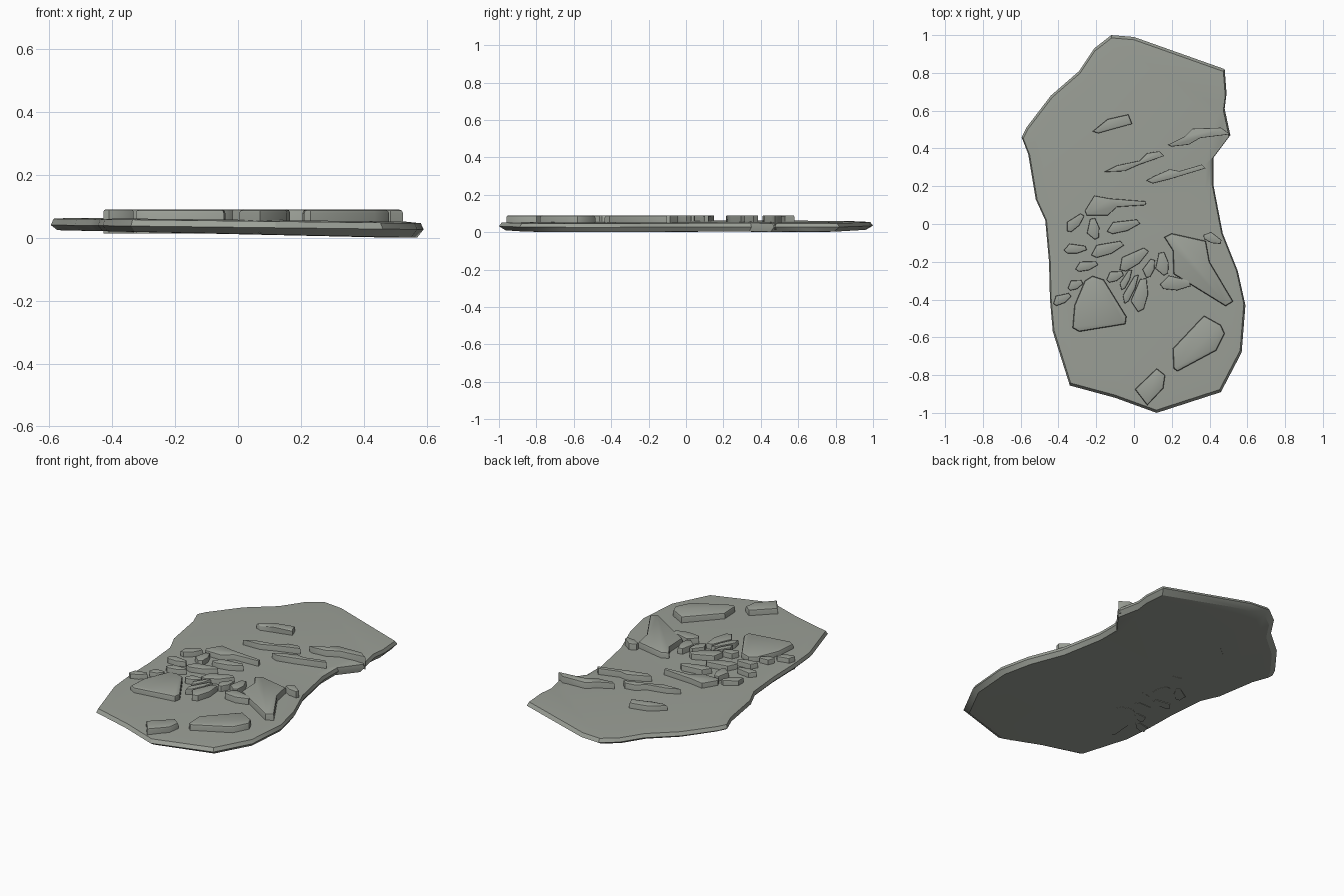
import bpy, bmesh, math

stone_mat = bpy.data.materials.new("grey_green_stone")
stone_mat.diffuse_color = (0.33, 0.35, 0.31, 1)


def finish(name, bm, angle):
    bmesh.ops.recalc_face_normals(bm, faces=bm.faces)
    me = bpy.data.meshes.new(name)
    bm.to_mesh(me)
    bm.free()
    me.materials.append(stone_mat)
    ob = bpy.data.objects.new(name, me)
    bpy.context.collection.objects.link(ob)
    bpy.ops.object.select_all(action='DESELECT')
    bpy.context.view_layer.objects.active = ob
    ob.select_set(True)
    bpy.ops.object.shade_smooth_by_angle(angle=math.radians(angle))
    return ob


# --- base slab: stacked rings of one outline, chipped rim, slight tilt in x ---
outline = [(-.12, 1), (0, .99), (.48, .82), (.49, .69), (.48, .61), (.51, .47),
           (.42, .35), (.42, .21), (.47, -.05), (.55, -.25), (.59, -.43),
           (.57, -.68), (.46, -.89), (.12, -1), (-.10, -.92), (-.34, -.855),
           (-.43, -.57), (-.445, -.40), (-.45, -.20), (-.47, .02), (-.52, .13),
           (-.56, .37), (-.595, .46), (-.57, .51), (-.44, .68), (-.29, .81),
           (-.21, .93)]
# ring: (scale, z at centre, slope along x)
rings = [(.90, .011, -.02), (.965, .012, -.02), (1, .033, -.012),
         (.985, .053, -.012), (.90, .057, -.010)]
bm = bmesh.new()
loops = []
for s, z, k in rings:
    loops.append([bm.verts.new((x * s, y * s, max(0, z + k * x))) for x, y in outline])
n = len(outline)
for a, b in zip(loops, loops[1:]):
    for i in range(n):
        j = (i + 1) % n
        bm.faces.new((a[i], a[j], b[j], b[i]))
bm.faces.new(loops[0][::-1])
bm.faces.new(loops[-1])
finish("base_slab", bm, 30)


# --- stones set into the slab, flat topped with softened upper edges ---
def stone(name, pts, bevel=.008, bottom=.014, top=.09):
    bm = bmesh.new()
    face = bm.faces.new([bm.verts.new((x, y, bottom)) for x, y in pts])
    ext = bmesh.ops.extrude_face_region(bm, geom=[face], use_keep_orig=True)
    up = [v for v in ext["geom"] if isinstance(v, bmesh.types.BMVert)]
    for v in up:
        v.co.z = top
    edges = [e for e in bm.edges if all(v.co.z > top - .001 for v in e.verts)]
    bmesh.ops.bevel(bm, geom=edges, offset=bevel, segments=2, profile=.5,
                    affect='EDGES', clamp_overlap=True)
    finish(name, bm, 40)


# long slivers at the back
stone("back_stone", [(-.22, .49), (-.14, .555), (-.03, .58), (-.01, .53), (-.12, .50), (-.19, .48)])
stone("sliver_right", [(.18, .42), (.27, .465), (.31, .505), (.46, .51), (.51, .475),
                       (.35, .455), (.29, .42), (.20, .41)], .004)
stone("sliver_left", [(-.16, .275), (-.09, .31), (.03, .335), (.07, .375), (.135, .385),
                      (.16, .36), (.03, .315), (-.05, .28)], .004)
stone("sliver_middle", [(.065, .23), (.11, .255), (.19, .29), (.24, .28), (.36, .315),
                        (.38, .295), (.20, .24), (.10, .215)], .004)
stone("wedge_stone", [(-.26, .07), (-.21, .15), (-.13, .135), (.06, .12), (.065, .10),
                      (-.09, .09), (-.14, .045), (-.25, .045)], .005)

# large slabs at the front
stone("large_left_stone", [(-.315, -.43), (-.26, -.30), (-.22, -.275), (-.16, -.295),
                           (-.04, -.49), (-.045, -.53), (-.29, -.57), (-.325, -.55)], .012)
stone("large_right_stone", [(.16, -.07), (.20, -.05), (.38, -.09), (.40, -.20), (.525, -.41),
                            (.485, -.435), (.21, -.265), (.205, -.14)], .012)
stone("front_right_stone", [(.205, -.66), (.37, -.485), (.46, -.535), (.48, -.58),
                            (.435, -.67), (.23, -.78), (.21, -.765)], .012)
stone("front_stone", [(.005, -.875), (.12, -.765), (.165, -.80), (.155, -.87), (.07, -.96)], .01)

# small pebbles: centre x, centre y, length, width, angle
pebbles = [(-.31, .005, .12, .06, 30), (-.21, -.025, .11, .07, 75), (-.055, -.015, .18, .065, 5),
           (-.31, -.135, .12, .055, -10), (-.14, -.135, .18, .07, 8), (-.25, -.225, .12, .055, 0),
           (-.31, -.325, .08, .055, 0), (-.38, -.40, .10, .055, 10), (0, -.19, .18, .08, 22),
           (.155, -.21, .12, .075, 75), (.085, -.235, .10, .06, 50), (-.10, -.28, .09, .06, 0),
           (-.04, -.295, .12, .04, 55), (-.015, -.345, .17, .045, 58), (.04, -.375, .18, .085, 65),
           (.22, -.32, .16, .08, -15), (.415, -.08, .10, .055, -40)]
shape = [(-.5, -.25), (-.3, .45), (.4, .5), (.5, .15), (.1, -.35), (-.35, -.5)]
for i, (cx, cy, l, w, a) in enumerate(pebbles):
    c, s = math.cos(math.radians(a)), math.sin(math.radians(a))
    stone(f"pebble_{i + 1}", [(cx + u * l * c - v * w * s, cy + u * l * s + v * w * c)
                              for u, v in shape], .006)
